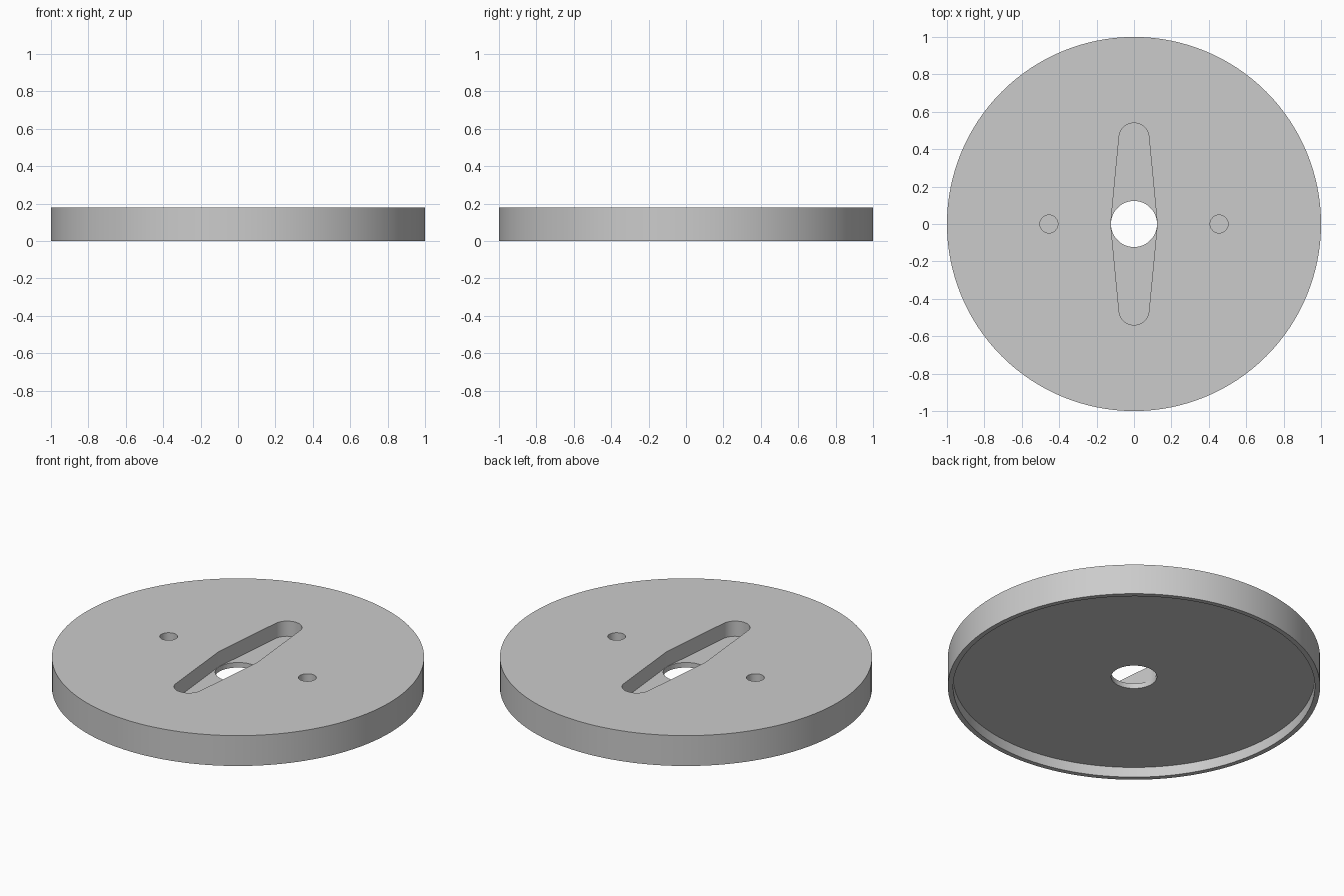
import bpy
import bmesh
from math import asin, cos, sin, pi

cube = bpy.data.objects.get("Cube")
if cube:
    bpy.data.objects.remove(cube, do_unlink=True)

TOP = 0.18            # overall thickness
POCKET_FLOOR = 0.09   # floor of the slot and the pin holes
RECESS = 0.06         # depth of the hollow underside
HUB_R = 0.124         # centre bore
TIP_R, TIP_Y = 0.08, 0.46

grey = bpy.data.materials.new("plain grey")
grey.use_nodes = True
colour = (0.6, 0.6, 0.6, 1)
grey.diffuse_color = colour
grey.node_tree.nodes["Principled BSDF"].inputs["Base Color"].default_value = colour


def arc(cx, cy, r, start, end, steps):
    return [(cx + r * cos(start + (end - start) * i / steps),
             cy + r * sin(start + (end - start) * i / steps)) for i in range(steps + 1)]


def circle(cx, r, steps):
    return arc(cx, 0, r, 0, 2 * pi, steps)[:-1]


def prism(name, outline, low, high):
    """Extrude a counter-clockwise outline between two heights."""
    bm = bmesh.new()
    base = bm.faces.new([bm.verts.new((x, y, low)) for x, y in outline])
    side = bmesh.ops.extrude_face_region(bm, geom=[base])["geom"]
    verts = [g for g in side if isinstance(g, bmesh.types.BMVert)]
    bmesh.ops.translate(bm, verts=verts, vec=(0, 0, high - low))
    bmesh.ops.recalc_face_normals(bm, faces=bm.faces)
    mesh = bpy.data.meshes.new(name)
    bm.to_mesh(mesh)
    bm.free()
    mesh.materials.append(grey)
    obj = bpy.data.objects.new(name, mesh)
    bpy.context.collection.objects.link(obj)
    return obj


# Slot outline: tangent lines joining the wide hub to two small rounded tips
lean = asin((HUB_R - TIP_R) / TIP_Y)
slot = (arc(0, 0, HUB_R, -lean, lean, 4)
        + arc(0, TIP_Y, TIP_R, lean, pi - lean, 24)
        + arc(0, 0, HUB_R, pi - lean, pi + lean, 4)
        + arc(0, -TIP_Y, TIP_R, pi + lean, 2 * pi - lean, 24))

# Round plate and the shapes cut out of it
plate = prism("round_plate", circle(0, 1, 128), 0, TOP)
cutters = [
    prism("underside_recess_cutter", circle(0, 0.972, 128), -0.1, RECESS),
    prism("slot_cutter", slot, POCKET_FLOOR, TOP + 0.1),
    prism("centre_bore_cutter", circle(0, HUB_R - 0.001, 48), -0.2, TOP + 0.2),
]
for side, sign in (("left", 1), ("right", -1)):
    cutters.append(prism(side + "_pin_hole_cutter", circle(sign * 0.455, 0.048, 32),
                         POCKET_FLOOR, TOP + 0.1))

bpy.ops.object.select_all(action="DESELECT")
bpy.context.view_layer.objects.active = plate
plate.select_set(True)
for cutter in cutters:
    cutter.hide_render = True
    cut = plate.modifiers.new(cutter.name, "BOOLEAN")
    cut.operation = "DIFFERENCE"
    cut.solver = "EXACT"
    cut.object = cutter
    bpy.ops.object.modifier_apply(modifier=cut.name)
    bpy.data.objects.remove(cutter, do_unlink=True)

bpy.ops.object.shade_smooth_by_angle(angle=pi / 6)
